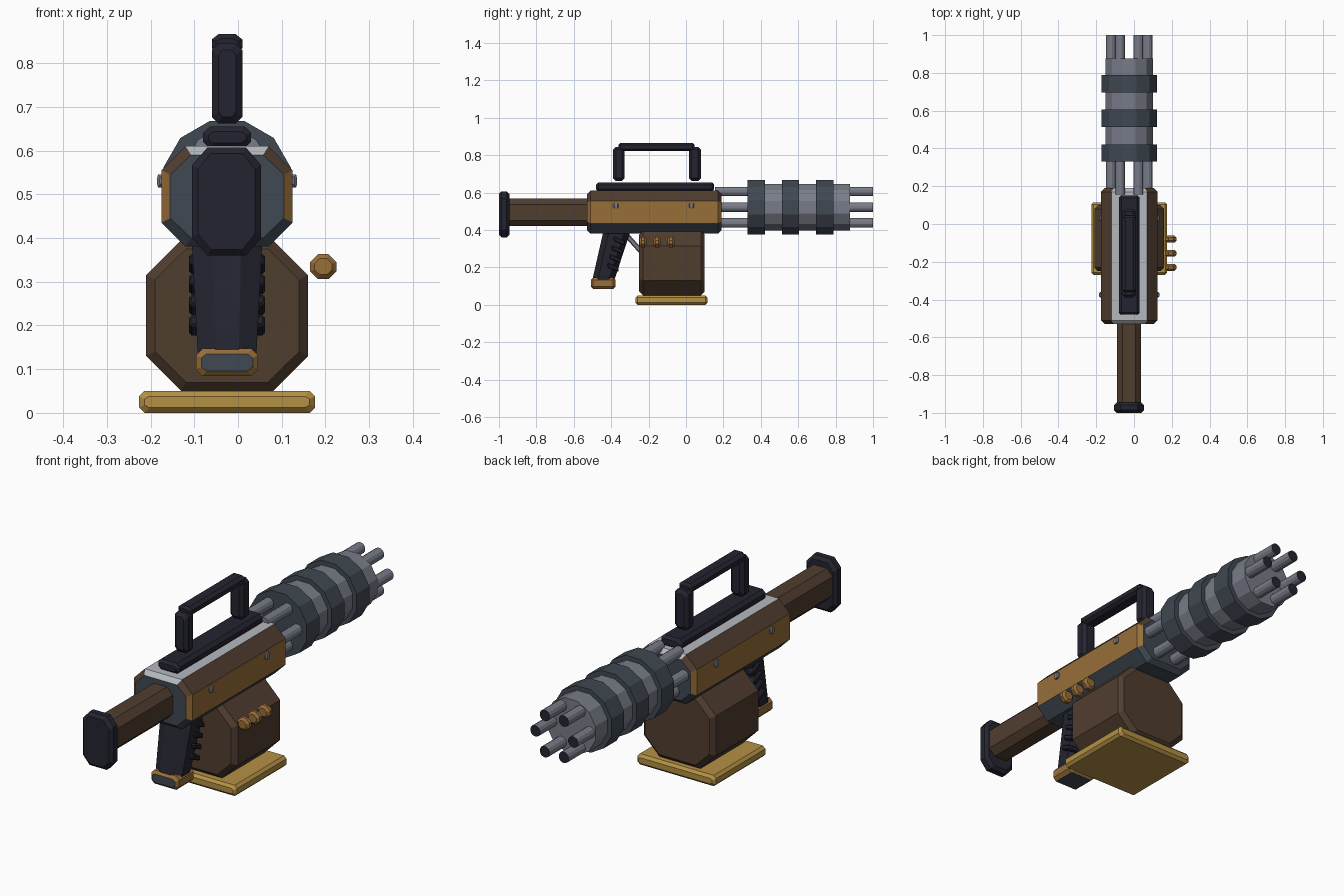
import bpy, bmesh, math

cube = bpy.data.objects.get("Cube")
if cube:
    bpy.data.objects.remove(cube, do_unlink=True)

CX = -0.025      # centre line of the model
AXIS_Z = 0.522   # height of the barrel axis


def linear(v):
    v /= 255
    return v / 12.92 if v <= 0.04045 else ((v + 0.055) / 1.055) ** 2.4


def material(name, *rgb):
    m = bpy.data.materials.new(name)
    col = [linear(v) for v in rgb] + [1]
    m.use_nodes = True
    m.node_tree.nodes["Principled BSDF"].inputs["Base Color"].default_value = col
    m.diffuse_color = col
    return m


navy = material("dark navy", 36, 36, 48)
slate = material("slate", 64, 72, 82)
steel = material("steel grey", 120, 124, 136)
pale = material("pale grey", 180, 185, 191)
brown = material("dark brown", 80, 61, 47)
tan = material("orange brown", 151, 110, 57)
gold = material("gold", 180, 144, 68)


def loft(name, rings, mats, rule=None):
    """Skin a closed solid over rings of points; rule picks a material slot."""
    bm = bmesh.new()
    loops = [[bm.verts.new(p) for p in ring] for ring in rings]
    n = len(loops[0])
    for a, b in zip(loops, loops[1:]):
        for i in range(n):
            bm.faces.new((a[i], a[(i + 1) % n], b[(i + 1) % n], b[i]))
    bm.faces.new(loops[0])
    bm.faces.new(loops[-1])
    bmesh.ops.recalc_face_normals(bm, faces=bm.faces)
    bm.normal_update()
    if rule:
        for f in bm.faces:
            f.material_index = rule(f.normal)
    me = bpy.data.meshes.new(name)
    bm.to_mesh(me)
    bm.free()
    for m in mats:
        me.materials.append(m)
    ob = bpy.data.objects.new(name, me)
    bpy.context.collection.objects.link(ob)
    return ob


def octagon(hw, hh, cw, ch):
    """Rectangle outline with cut corners."""
    return [(hw, ch - hh), (hw, hh - ch), (hw - cw, hh), (cw - hw, hh),
            (-hw, hh - ch), (-hw, ch - hh), (cw - hw, -hh), (hw - cw, -hh)]


def block(name, x, z, y, cut, bevel, mats, rule=None, drop=0):
    """Cut-corner bar along y with bevelled ends; x, z, y are ranges."""
    hw, hh = (x[1] - x[0]) / 2, (z[1] - z[0]) / 2
    mx, mz = (x[0] + x[1]) / 2, (z[0] + z[1]) / 2
    outline = octagon(hw, hh, *cut)
    steps = [(y[0], bevel), (y[0] + bevel, 0), (y[1] - bevel, 0), (y[1], bevel)]
    rings = []
    for py, inset in steps:
        sink = drop * (py - y[0]) / (y[1] - y[0])
        rings.append([(mx + a * (1 - inset / hw), py, mz - sink + b * (1 - inset / hh))
                      for a, b in outline])
    return loft(name, rings, mats, rule)


def tube(name, x, z, r, y0, y1, sides, mats, rule=None):
    ang = [2 * math.pi * (i + 0.5) / sides for i in range(sides)]
    return loft(name, [[(x + r * math.cos(a), y, z + r * math.sin(a)) for a in ang]
                       for y in (y0, y1)], mats, rule)


# Receiver: pale top, brown shoulders, tan sides, slate underside and ends
def receiver_rule(n):
    if n.y < -0.9 or n.y > 0.9 or n.z < -0.3:
        return 0
    if abs(n.x) < 0.1:
        return 1
    return 2 if n.z > 0.2 else 3


block("receiver", (-0.175, 0.125), (0.38, 0.61), (-0.53, 0.19), (0.055, 0.055), 0.02,
      [slate, pale, brown, tan], receiver_rule)

# Stock and butt plate
block("stock", (-0.09, 0.037), (0.42, 0.567), (-0.96, -0.5), (0.03, 0.03), 0.005, [brown])
block("butt_plate", (-0.105, 0.053), (0.36, 0.607), (-1, -0.945), (0.035, 0.04), 0.014, [navy])

# Top rail and carry handle
block("top_rail", (-0.08, 0.03), (0.605, 0.655), (-0.48, 0.15), (0.015, 0.015), 0.012, [navy])
for tag, y in (("front", (-0.39, -0.328)), ("rear", (0.015, 0.08))):
    block("handle_post_" + tag, (-0.06, 0.01), (0.662, 0.845), y, (0.015, 0.015), 0.015, [navy])
block("handle_bar", (-0.06, 0.01), (0.822, 0.866), (-0.36, 0.045), (0.015, 0.012), 0.01, [navy])

# Rotary barrel cluster with a core drum and three clamp rings
for i in range(6):
    a = i * math.pi / 3
    tube(f"barrel_{i + 1}", CX + 0.097 * math.cos(a), AXIS_Z + 0.097 * math.sin(a), 0.026,
         0.155, 1, 12, [steel, navy], lambda n: int(n.y > 0.9))
tube("barrel_drum", CX, AXIS_Z, 0.129, 0.34, 0.877, 12, [steel])
for i in range(3):
    y = 0.33 + i * 0.183
    tube(f"clamp_ring_{i + 1}", CX, AXIS_Z, 0.151, y, y + 0.092, 12, [slate])

# Ammunition drum and its base plate
block("ammo_drum", (-0.21, 0.16), (0.05, 0.395), (-0.25, 0.1), (0.08, 0.08), 0.02, [brown])
block("base_plate", (-0.226, 0.176), (0, 0.05), (-0.27, 0.115), (0.012, 0.012), 0.012, [gold])

# Cartridges beside the ammunition drum
for i in range(3):
    y = -0.23 + i * 0.075
    block(f"cartridge_{i + 1}", (0.165, 0.225), (0.306, 0.363), (y - 0.018, y + 0.018),
          (0.018, 0.018), 0.01, [tan])

# Raked grip, wider at the top
rings = []
for z, y0, y1, hw in ((0.13, -0.5, -0.385, 0.066), (0.15, -0.497, -0.377, 0.068),
                      (0.4, -0.44, -0.295, 0.081)):
    half = (y1 - y0) / 2
    rings.append([(CX + a, (y0 + y1) / 2 + b, z)
                  for a, b in octagon(hw, half, hw * 0.6, 0.03)])
loft("grip", rings, [navy])
for i in range(4):
    z, y = 0.195 + i * 0.047, -0.42 + i * 0.011
    block(f"grip_ridge_{i + 1}", (CX - 0.087, CX + 0.087), (z + 0.005, z + 0.03),
          (y, y + 0.06), (0.006, 0.006), 0.005, [navy], drop=0.025)
block("grip_cap", (-0.096, 0.046), (0.084, 0.147), (-0.508, -0.378), (0.015, 0.015), 0.012,
      [tan, slate], lambda n: int(n.y < -0.9 or n.z < -0.8))

# Trigger
block("trigger", (CX - 0.02, CX + 0.02), (0.355, 0.395), (-0.32, -0.245), (0.008, 0.008),
      0.006, [steel], drop=0.085)

# Side screws, mirrored
for side, tag in ((1, "left"), (-1, "right")):
    for i, y in enumerate((-0.375, 0.03)):
        xs = sorted((CX + side * 0.14, CX + side * 0.16))
        block(f"screw_{tag}_{i + 1}", xs, (0.516, 0.545), (y - 0.014, y + 0.014),
              (0.002, 0.008), 0.006, [steel])
